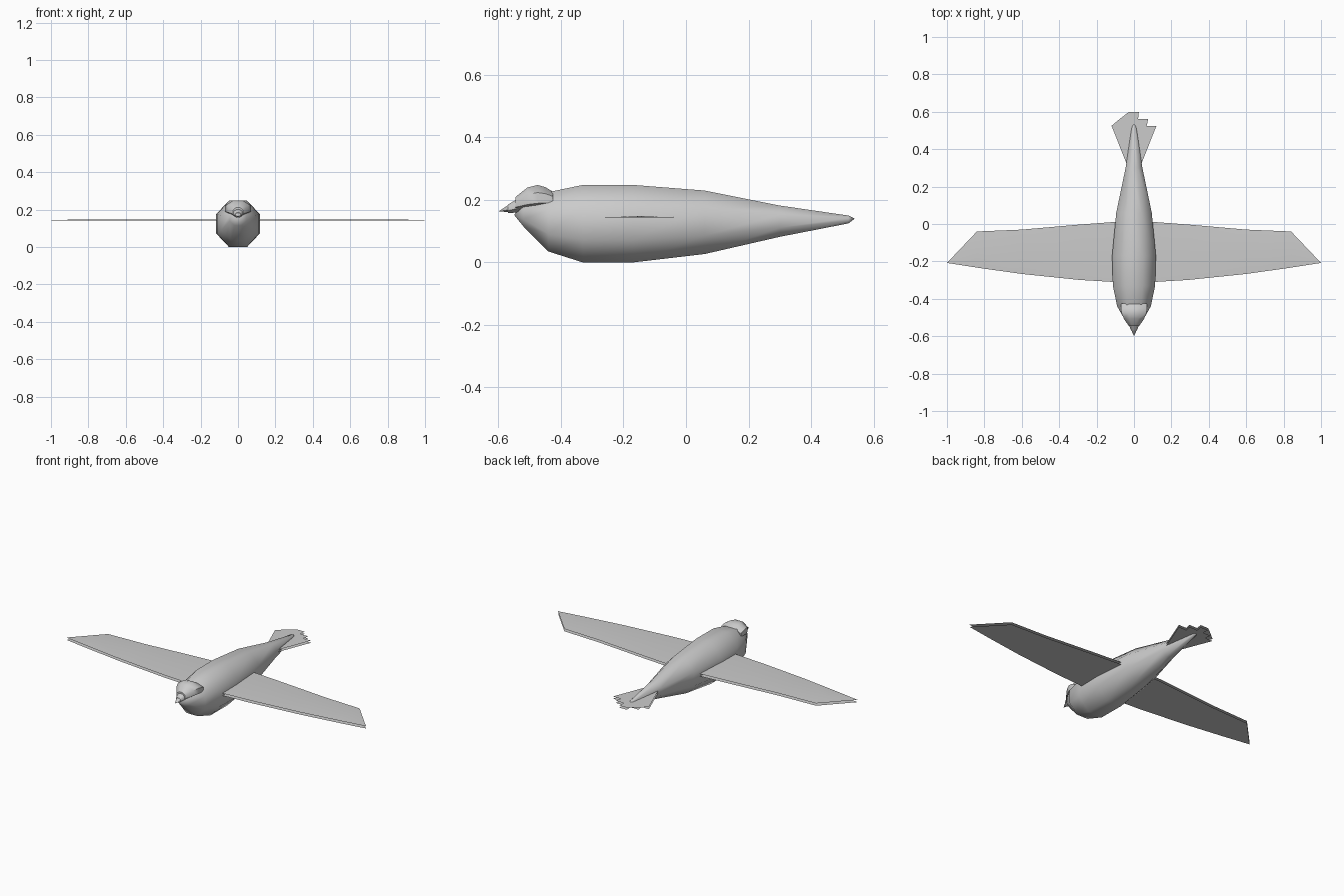
import bpy, bmesh, math

if "Cube" in bpy.data.objects:
    bpy.data.objects.remove(bpy.data.objects["Cube"])


def finish(name, bm, smooth=True):
    me = bpy.data.meshes.new(name)
    bm.to_mesh(me)
    bm.free()
    ob = bpy.data.objects.new(name, me)
    bpy.context.collection.objects.link(ob)
    if smooth:
        bpy.ops.object.select_all(action='DESELECT')
        ob.select_set(True)
        bpy.context.view_layer.objects.active = ob
        bpy.ops.object.shade_smooth_by_angle(angle=math.radians(50))
    return ob


def loft(name, stations, front_tip=None, back_tip=None, sides=8):
    """Skin of polygon rings along y; each station is (y, half width, bottom z, top z)."""
    bm = bmesh.new()
    k = 1 / math.cos(math.pi / sides)
    rings = []
    for y, w, lo, hi in stations:
        ring = []
        for i in range(sides):
            a = 2 * math.pi * (i + 0.5) / sides
            ring.append(bm.verts.new((w * k * math.cos(a), y,
                                      (lo + hi) / 2 + (hi - lo) / 2 * k * math.sin(a))))
        rings.append(ring)
    for a, b in zip(rings, rings[1:]):
        for i in range(sides):
            j = (i + 1) % sides
            bm.faces.new((a[i], a[j], b[j], b[i]))
    for ring, tip in ((rings[0], front_tip), (rings[-1], back_tip)):
        if tip:
            v = bm.verts.new((0, *tip))
            for i in range(sides):
                bm.faces.new((ring[i], ring[(i + 1) % sides], v))
        else:
            bm.faces.new(ring)
    bmesh.ops.recalc_face_normals(bm, faces=bm.faces)
    return finish(name, bm)


# Body
loft("body", [(-0.52, 0.045, 0.115, 0.195), (-0.44, 0.09, 0.035, 0.225),
              (-0.33, 0.113, 0.0, 0.248), (-0.17, 0.117, 0.0, 0.248),
              (0.06, 0.095, 0.027, 0.23), (0.30, 0.045, 0.082, 0.182),
              (0.52, 0.012, 0.125, 0.15)],
     front_tip=(-0.55, 0.152), back_tip=(0.54, 0.14))

# Head and beak
loft("head", [(-0.425, 0.068, 0.175, 0.226), (-0.45, 0.07, 0.17, 0.241),
              (-0.475, 0.067, 0.165, 0.248), (-0.507, 0.054, 0.163, 0.24),
              (-0.545, 0.028, 0.163, 0.21)])
loft("beak", [(-0.535, 0.029, 0.16, 0.206), (-0.57, 0.015, 0.158, 0.185)],
     front_tip=(-0.6, 0.163))


# Wings: an upper and a lower sheet per side, (x, leading y, trailing y)
def wing_sheet(name, z, crest, up):
    chords = [(0.09, -0.311, 0.012), (0.29, -0.299, -0.003),
              (0.6, -0.267, -0.03), (0.84, -0.233, -0.04)]
    bm = bmesh.new()
    rows = [[bm.verts.new((x, p, z)), bm.verts.new((x, (p + q) / 2, z + crest)),
             bm.verts.new((x, q, z))] for x, p, q in chords]
    for a, b in zip(rows, rows[1:]):
        for i in range(2):
            bm.faces.new((a[i], b[i], b[i + 1], a[i + 1]))
    tip = bm.verts.new((1.0, -0.208, z))
    for i in range(2):
        bm.faces.new((rows[-1][i], tip, rows[-1][i + 1]))
    if not up:
        bmesh.ops.reverse_faces(bm, faces=bm.faces)
    ob = finish(name, bm)
    ob.modifiers.new("mirror", 'MIRROR').use_axis[0] = True


wing_sheet("wings_upper", 0.143, 0.005, True)
wing_sheet("wings_lower", 0.129, 0.0, False)


# Stepped tail fan, also two sheets
def tail_sheet(name, z, up):
    half = [(0.035, 0.31), (0.12, 0.525), (0.068, 0.525), (0.076, 0.562),
            (0.022, 0.562), (0.026, 0.6)]
    half[3:3] = []
    outline = half + [(-x, y) for x, y in reversed(half)]
    bm = bmesh.new()
    f = bm.faces.new([bm.verts.new((x, y, z)) for x, y in outline])
    if not up:
        f.normal_flip()
    bmesh.ops.triangulate(bm, faces=[f])
    finish(name, bm, smooth=False)


tail_sheet("tail_upper", 0.144, True)
tail_sheet("tail_lower", 0.131, False)
